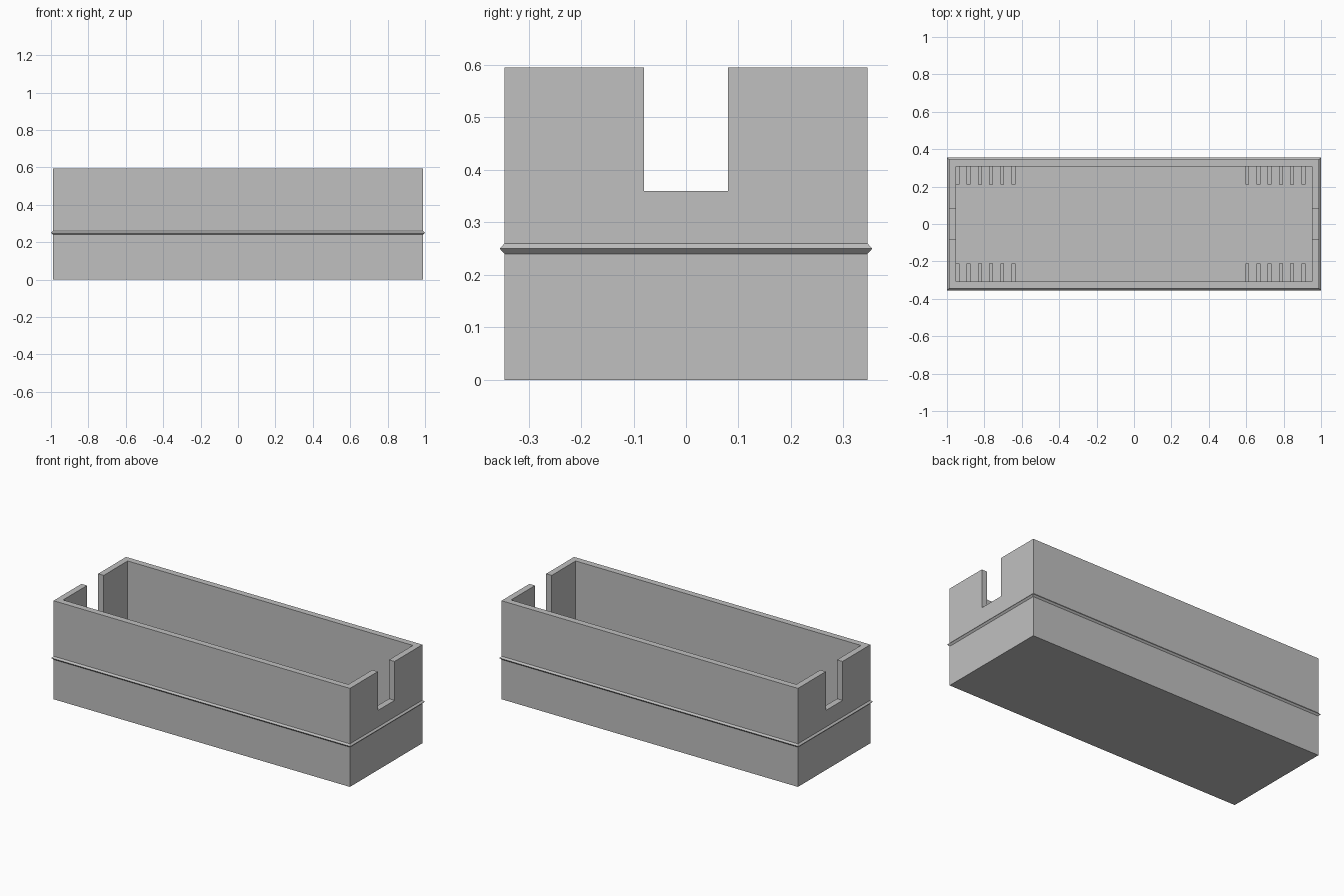
import bpy
import bmesh

if "Cube" in bpy.data.objects:
    bpy.data.objects.remove(bpy.data.objects["Cube"])

OX, OY, H = 0.99, 0.346, 0.595      # outer half sizes and height
IX, IY, FLOOR = 0.953, 0.308, 0.04  # inner half sizes and floor level

plastic = bpy.data.materials.new("light grey plastic")
plastic.diffuse_color = (0.527, 0.527, 0.527, 1)
plastic.use_nodes = True
plastic.node_tree.nodes["Principled BSDF"].inputs["Base Color"].default_value = plastic.diffuse_color


def finish(name, bm):
    bmesh.ops.recalc_face_normals(bm, faces=bm.faces[:])
    mesh = bpy.data.meshes.new(name)
    bm.to_mesh(mesh)
    bm.free()
    mesh.materials.append(plastic)
    obj = bpy.data.objects.new(name, mesh)
    bpy.context.collection.objects.link(obj)
    return obj


def add_box(bm, x0, x1, y0, y1, z0, z1):
    verts = bmesh.ops.create_cube(bm, size=1)["verts"]
    for v in verts:
        v.co.x = x0 if v.co.x < 0 else x1
        v.co.y = y0 if v.co.y < 0 else y1
        v.co.z = z0 if v.co.z < 0 else z1


# Open tray: rectangular rings from the base, over the outer ridge and rim, to the floor
rings = [(OX, OY, 0), (OX, OY, 0.24), (1.0, 0.355, 0.25), (OX, OY, 0.26),
         (OX, OY, H), (IX, IY, H), (IX, IY, FLOOR)]
bm = bmesh.new()
loops = [[bm.verts.new((sx * x, sy * y, z))
          for sx, sy in ((-1, -1), (1, -1), (1, 1), (-1, 1))] for x, y, z in rings]
for a, b in zip(loops, loops[1:]):
    for i in range(4):
        j = (i + 1) % 4
        bm.faces.new((a[i], a[j], b[j], b[i]))
bm.faces.new(loops[0])
bm.faces.new(loops[-1])
tray = finish("tray", bm)

# Cable notch through both end walls
bm = bmesh.new()
add_box(bm, -1.2, 1.2, -0.08, 0.08, 0.36, 0.8)
cutter = finish("notch_cutter", bm)
cutter.hide_render = True
cutter.hide_set(True)
cut = tray.modifiers.new("end notches", 'BOOLEAN')
cut.operation = 'DIFFERENCE'
cut.solver = 'EXACT'
cut.object = cutter

# Low ribs that hold boards, six in each corner
for end, start in (("left", -0.955), ("right", 0.595)):
    bm = bmesh.new()
    for i in range(6):
        x = start + 0.06 * i
        for side in (-1, 1):
            y0, y1 = sorted((side * 0.21, side * (IY + 0.005)))
            add_box(bm, x, x + 0.021, y0, y1, FLOOR - 0.01, 0.16)
    finish(end + "_board_ribs", bm)
